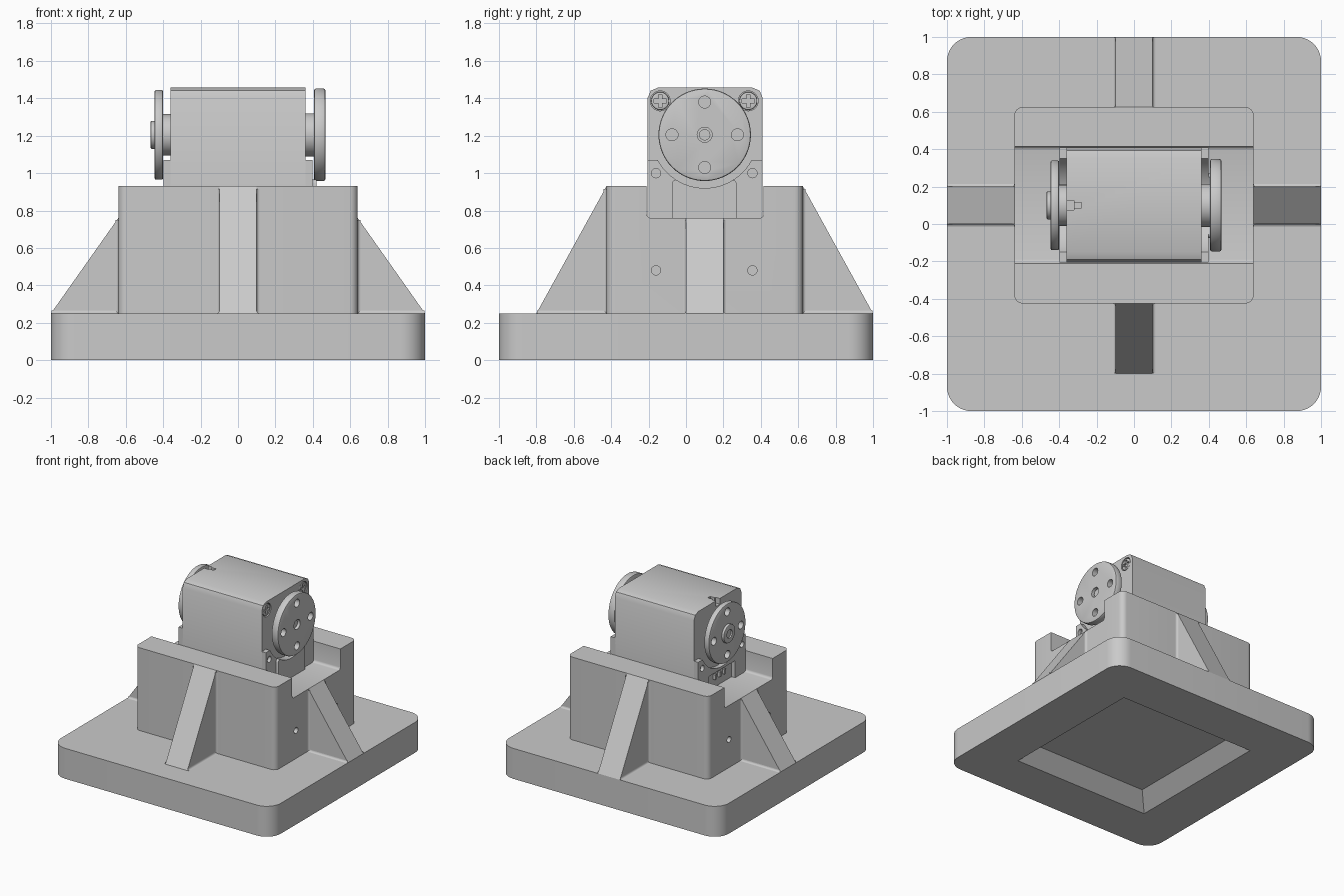
import bpy, bmesh, math
from mathutils import Vector, Matrix

cube = bpy.data.objects.get("Cube")
if cube:
    bpy.data.objects.remove(cube, do_unlink=True)

grey = bpy.data.materials.new("plain_grey")
GREY = (0.59, 0.59, 0.59, 1)
grey.use_nodes = True
grey.diffuse_color = GREY
grey.node_tree.nodes["Principled BSDF"].inputs["Base Color"].default_value = GREY

AXIS_Y, AXIS_Z = 0.1, 1.205   # shaft axis, running along x


def finish(name, bm):
    bmesh.ops.recalc_face_normals(bm, faces=bm.faces)
    mesh = bpy.data.meshes.new(name)
    bm.to_mesh(mesh)
    bm.free()
    mesh.materials.append(grey)
    obj = bpy.data.objects.new(name, mesh)
    bpy.context.collection.objects.link(obj)
    return obj


def box(name, lo, hi, pick=None, radius=0.0, segments=6):
    """Box between two corners; pick(direction, midpoint) chooses edges to round."""
    lo, hi = Vector(lo), Vector(hi)
    bm = bmesh.new()
    bmesh.ops.create_cube(bm, size=1)
    bmesh.ops.scale(bm, vec=hi - lo, verts=bm.verts)
    bmesh.ops.translate(bm, vec=(lo + hi) / 2, verts=bm.verts)
    if pick:
        edges = [e for e in bm.edges
                 if pick((e.verts[1].co - e.verts[0].co).normalized(),
                         (e.verts[0].co + e.verts[1].co) / 2)]
        bmesh.ops.bevel(bm, geom=edges, offset=radius, segments=segments,
                        profile=0.5, affect='EDGES')
    return finish(name, bm)


def cyl(name, x0, x1, y, z, r, round_edge=0.0, sides=48):
    """Cylinder along x."""
    bm = bmesh.new()
    bmesh.ops.create_cone(bm, cap_ends=True, segments=sides, radius1=r, radius2=r,
                          depth=abs(x1 - x0))
    bmesh.ops.rotate(bm, verts=bm.verts, matrix=Matrix.Rotation(math.pi / 2, 3, 'Y'))
    bmesh.ops.translate(bm, verts=bm.verts, vec=((x0 + x1) / 2, y, z))
    if round_edge:
        rims = [e for e in bm.edges
                if abs(e.verts[0].co.x - e.verts[1].co.x) < 1e-4]
        bmesh.ops.bevel(bm, geom=rims, offset=round_edge, segments=2,
                        profile=0.5, affect='EDGES')
    return finish(name, bm)


def prism(name, points, offset):
    """Extrude a 3D polygon by an offset."""
    bm = bmesh.new()
    face = bm.faces.new([bm.verts.new(p) for p in points])
    new = bmesh.ops.extrude_face_region(bm, geom=[face])["geom"]
    bmesh.ops.translate(bm, vec=offset,
                        verts=[v for v in new if isinstance(v, bmesh.types.BMVert)])
    return finish(name, bm)


def fillet(start, end, u, v, r=0.015):
    """Concave strip in the corner between directions u and v."""
    pts = [start]
    for k in range(5):
        t = k * math.pi / 8
        pts.append(start + r * (u * (1 - math.sin(t)) + v * (1 - math.cos(t))))
    prism("rib_fillet", pts, end - start)


def cut(obj, *cutters):
    bpy.context.view_layer.objects.active = obj
    for c in cutters:
        c.hide_render = True
        mod = obj.modifiers.new("cut", 'BOOLEAN')
        mod.operation, mod.solver, mod.object = 'DIFFERENCE', 'EXACT', c
        bpy.ops.object.modifier_apply(modifier=mod.name)
        bpy.data.objects.remove(c, do_unlink=True)


def upright(d, m):
    return abs(d.z) > 0.9


# Base plate with a sloping-walled square pocket underneath
base = box("base_plate", (-1, -1, 0), (1, 1, 0.25), upright, 0.13, 10)
bm = bmesh.new()
bmesh.ops.create_cone(bm, cap_ends=True, segments=4, radius1=0.74 * math.sqrt(2),
                      radius2=0.5 * math.sqrt(2), depth=0.22)
bmesh.ops.rotate(bm, verts=bm.verts, matrix=Matrix.Rotation(math.pi / 4, 3, 'Z'))
cut(base, finish("pocket", bm))

# Holder block with a channel for the motor and screw holes in the ends
holder = box("holder_block", (-0.64, -0.425, 0.25), (0.64, 0.625, 0.93), upright, 0.045)
cut(holder, box("channel", (-1, -0.21, 0.76), (1, 0.415, 1.2),
                lambda d, m: abs(d.x) > 0.9 and m.z < 0.8, 0.02, 3))
for s in (-1, 1):
    for y in (-0.16, 0.355):
        cut(holder, cyl("screw_hole", s * 0.56, s * 0.7, y, 0.48, 0.025, sides=20))

# Four bracing ribs, with fillets where they meet the block and the plate
UP = Vector((0, 0, 1))
ribs = (("front_rib", (0, -0.425), (0, -1), 0.375, 0.93),
        ("back_rib", (0, 0.625), (0, 1), 0.375, 0.93),
        ("left_rib", (0.64, 0.1), (1, 0), 0.36, 0.76),
        ("right_rib", (-0.64, 0.1), (-1, 0), 0.36, 0.76))
for name, foot, out, reach, top in ribs:
    foot, out = Vector((*foot, 0.25)), Vector((*out, 0))
    side = out.cross(UP)
    rise = UP * (top - 0.25)
    p = foot - side * 0.1
    prism(name, [p, p + out * reach, p + rise], side * 0.2)
    for s in (-1, 1):
        edge = foot + side * 0.1 * s
        fillet(edge, edge + rise * 0.98, side * s, out)
        fillet(edge, edge + out * reach * 0.99, side * s, UP)

# Motor body with softened top edges, a small key slot and corner screw seats
body = box("motor_body", (-0.36, -0.205, 0.76), (0.36, 0.41, 1.457),
           lambda d, m: abs(d.x) > 0.9 and m.z > 1, 0.055, 2)
cut(body, box("key_slot", (-0.5, 0.075, 1.41), (-0.32, 0.125, 1.6)),
    box("key_slot_end", (-0.34, 0.085, 1.42), (-0.28, 0.115, 1.6)))
for y in (-0.138, 0.333):
    cut(body, cyl("screw_seat", 0.335, 0.4, y, 1.386, 0.053, sides=32))
    screw = cyl("corner_screw", 0.32, 0.358, y, 1.386, 0.048, 0.006, 32)
    cut(screw, box("cross_a", (0.342, y - 0.034, 1.376), (0.4, y + 0.034, 1.396)),
        box("cross_b", (0.342, y - 0.01, 1.352), (0.4, y + 0.01, 1.42)))

# Lower end plates, scooped out around the discs
for name, s in (("left_end_plate", 1), ("right_end_plate", -1)):
    a, b = sorted((s * 0.355, s * 0.397))
    plate = box(name, (a, -0.205, 0.76), (b, 0.41, 1.07))
    cut(plate, cyl("scoop", -1, 1, AXIS_Y, AXIS_Z, 0.285, sides=64))
    for y in (-0.16, 0.355):
        cut(plate, cyl("plate_hole", s * 0.37, s * 0.45, y, 1.0, 0.025, sides=20))
    if s < 0:
        cut(plate, box("socket", (-0.5, -0.07, 0.7), (-0.365, 0.27, 0.9)))

# Cable cover and socket pins
cover = box("cable_cover", (0.39, -0.075, 0.76), (0.42, 0.27, 0.965),
            lambda d, m: abs(d.x) > 0.9 and m.z > 0.9, 0.02, 3)
cut(cover, cyl("cover_scoop", 0.3, 0.5, AXIS_Y, AXIS_Z, 0.285, sides=64))
for i in range(3):
    y = 0.04 + i * 0.06
    box("socket_pin", (-0.385, y - 0.01, 0.83), (-0.36, y + 0.01, 0.87))


def drilled_disc(name, x0, x1, r):
    disc = cyl(name, x0, x1, AXIS_Y, AXIS_Z, r, 0.01, 64)
    for k in range(4):
        t = k * math.pi / 2
        cut(disc, cyl("disc_hole", x0 - 0.1, x1 + 0.1, AXIS_Y + 0.175 * math.cos(t),
                      AXIS_Z + 0.175 * math.sin(t), 0.032, sides=24))
    return disc


# Drive disc on the left side
drive = drilled_disc("drive_disc", 0.407, 0.467, 0.247)
cut(drive, cyl("drive_bore", 0.43, 0.5, AXIS_Y, AXIS_Z, 0.04, sides=24))
cyl("drive_screw", 0.43, 0.45, AXIS_Y, AXIS_Z, 0.03, sides=24)
cyl("drive_hub", 0.35, 0.41, AXIS_Y, AXIS_Z, 0.115)

# Idler disc on the right side
drilled_disc("idler_disc", -0.447, -0.4, 0.24)
cyl("idler_hub", -0.405, -0.35, AXIS_Y, AXIS_Z, 0.11)
boss = cyl("idler_boss", -0.467, -0.44, AXIS_Y, AXIS_Z, 0.075, 0.006, 32)
cut(boss, cyl("boss_bore", -0.5, -0.455, AXIS_Y, AXIS_Z, 0.035, sides=24))

# Smooth round surfaces, keep hard edges
meshes = [o for o in bpy.context.collection.objects
          if o.type == 'MESH' and o.data.materials and o.data.materials[0] == grey]
bpy.ops.object.select_all(action='DESELECT')
for o in meshes:
    o.select_set(True)
bpy.context.view_layer.objects.active = meshes[0]
bpy.ops.object.shade_smooth_by_angle(angle=math.radians(32))
